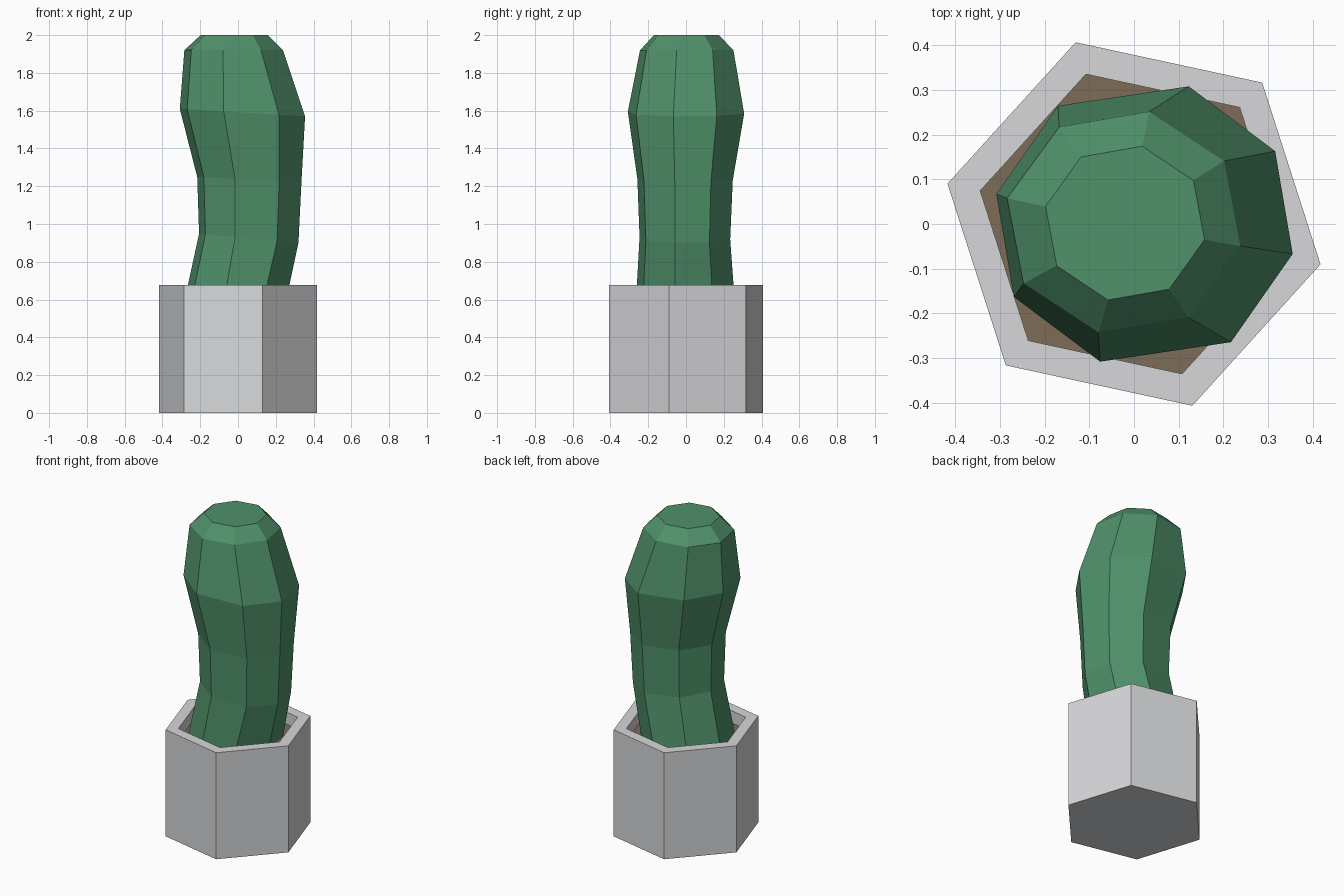
import bpy, bmesh, math

if "Cube" in bpy.data.objects:
    bpy.data.objects.remove(bpy.data.objects["Cube"])

TURN = -12.2  # shared rotation of pot and plant, degrees


def material(name, rgb):
    m = bpy.data.materials.new(name)
    m.diffuse_color = (*rgb, 1.0)
    m.use_nodes = True
    m.node_tree.nodes["Principled BSDF"].inputs["Base Color"].default_value = m.diffuse_color
    return m


def ring(angles, z, rx, ry, cx=0.0, cy=0.0, tilt=0.0):
    """Polygon ring of points; tilt is the rise in z per unit of x."""
    pts = []
    for a in angles:
        dx, dy = rx * math.cos(math.radians(a)), ry * math.sin(math.radians(a))
        pts.append((cx + dx, cy + dy, z + tilt * dx))
    return pts


def loft(name, rings, mat):
    """Skin consecutive rings and cap both ends."""
    bm = bmesh.new()
    loops = [[bm.verts.new(p) for p in r] for r in rings]
    n = len(loops[0])
    for a, b in zip(loops, loops[1:]):
        for i in range(n):
            j = (i + 1) % n
            bm.faces.new((a[i], a[j], b[j], b[i]))
    bm.faces.new(loops[0][::-1])
    bm.faces.new(loops[-1])
    bmesh.ops.recalc_face_normals(bm, faces=bm.faces[:])
    me = bpy.data.meshes.new(name)
    bm.to_mesh(me)
    bm.free()
    me.materials.append(mat)
    ob = bpy.data.objects.new(name, me)
    bpy.context.collection.objects.link(ob)
    return ob


grey = material("pot grey", (0.68, 0.685, 0.70))
brown = material("soil brown", (0.205, 0.15, 0.095))
green = material("cactus green", (0.08, 0.283, 0.144))

# Hexagonal pot: outer wall, rim, inner wall and floor
hexa = [TURN + 60 * i for i in range(6)]
loft("pot", [ring(hexa, z, r, r) for z, r in
             ((0, 0.427), (0.677, 0.427), (0.677, 0.352), (0.58, 0.352))], grey)

# Soil slab inside the pot
loft("soil", [ring(hexa, z, 0.352, 0.352) for z in (0.582, 0.60)], brown)

# Cactus: lofted octagons following a gentle bend
regular = [TURN + 45 * i for i in range(8)]
lower = [a + s for s in (0, 180) for a in (-12, 31.5, 74.5, 124)]
bulge = [a + s for s in (0, 180) for a in (-12, 30.4, 73.0, 124.8)]
sections = [
    # angles, z, rx, ry, cx, cy, tilt
    (regular, 0.55, 0.275, 0.270, -0.024, -0.003, 0.0),
    (lower, 0.925, 0.269, 0.249, 0.057, -0.006, -0.09),
    (lower, 1.235, 0.282, 0.262, 0.060, -0.005, -0.05),
    (bulge, 1.59, 0.339, 0.322, 0.0235, 0.0, -0.06),
    (regular, 1.92, 0.267, 0.253, -0.023, 0.004, 0.0),
    (regular, 2.0, 0.182, 0.176, -0.020, 0.002, 0.0),
]
loft("cactus", [ring(*s) for s in sections], green)
